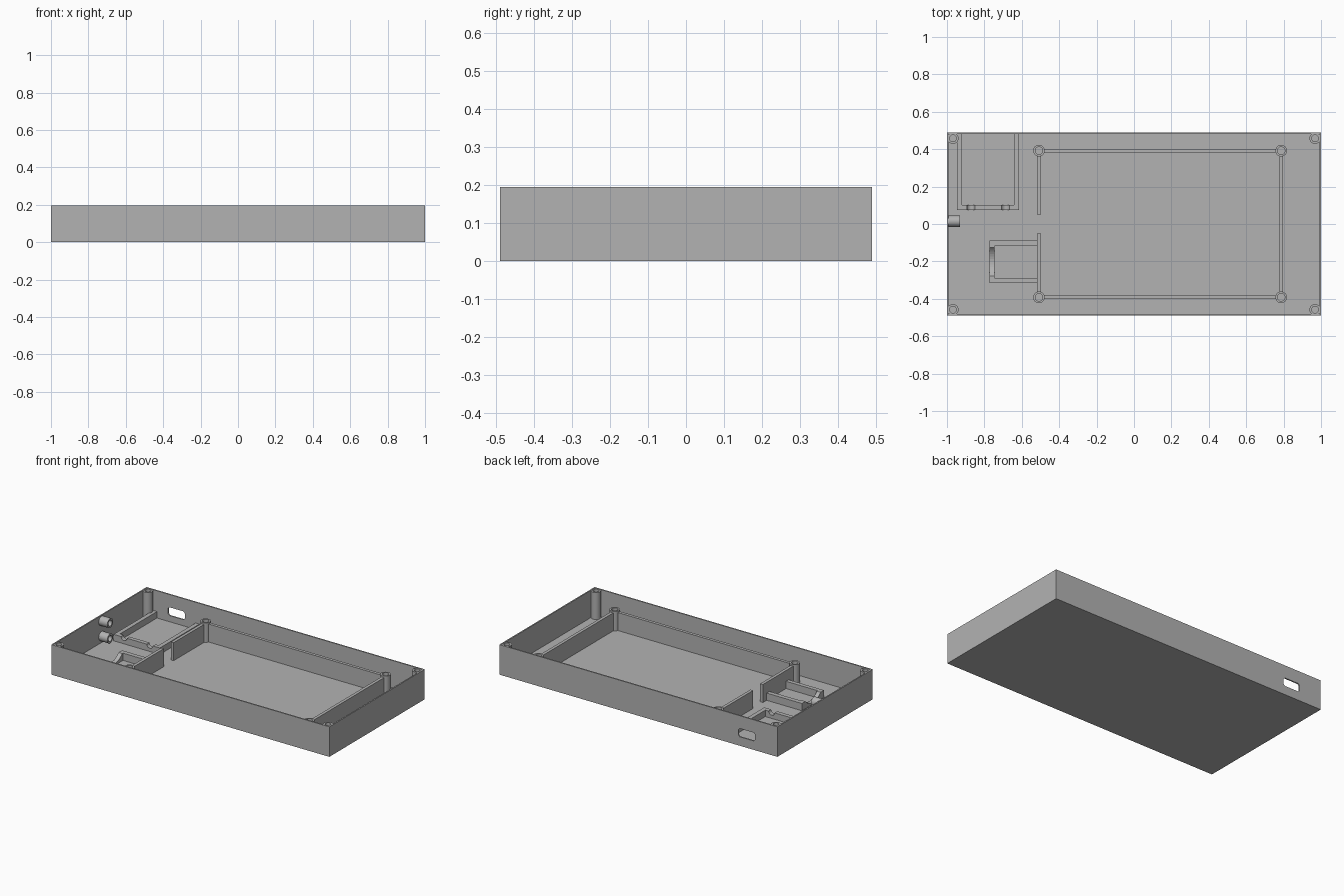
import bpy, bmesh, math
from mathutils import Matrix, Vector

if "Cube" in bpy.data.objects:
    bpy.data.objects.remove(bpy.data.objects["Cube"], do_unlink=True)

grey = bpy.data.materials.new("plain grey")
grey.use_nodes = True
colour = (0.45, 0.45, 0.45, 1)
grey.diffuse_color = colour
grey.node_tree.nodes["Principled BSDF"].inputs["Base Color"].default_value = colour

HALF_X, HALF_Y, HEIGHT = 1.0, 0.49, 0.195
WALL, FLOOR = 0.012, 0.018
SINK = FLOOR - 0.005          # parts are rooted slightly into the floor


def finish(name, bm):
    bmesh.ops.recalc_face_normals(bm, faces=bm.faces)
    mesh = bpy.data.meshes.new(name)
    bm.to_mesh(mesh)
    bm.free()
    mesh.materials.append(grey)
    obj = bpy.data.objects.new(name, mesh)
    bpy.context.collection.objects.link(obj)
    return obj


def add_box(bm, x0, x1, y0, y1, z0, z1):
    size = Matrix.Diagonal((x1 - x0, y1 - y0, z1 - z0, 1))
    middle = Matrix.Translation(((x0 + x1) / 2, (y0 + y1) / 2, (z0 + z1) / 2))
    return bmesh.ops.create_cube(bm, size=1, matrix=middle @ size)


def box(name, *bounds):
    bm = bmesh.new()
    add_box(bm, *bounds)
    return finish(name, bm)


def prism(name, points, direction):
    """Extrude a closed outline of 3D points along a direction."""
    bm = bmesh.new()
    face = bm.faces.new([bm.verts.new(p) for p in points])
    grown = bmesh.ops.extrude_face_region(bm, geom=[face])["geom"]
    verts = [g for g in grown if isinstance(g, bmesh.types.BMVert)]
    bmesh.ops.translate(bm, verts=verts, vec=direction)
    # the starting face is kept as the near cap
    return finish(name, bm)


def tube(name, base, axis, length, outer, inner, sides=32):
    """Hollow round post standing on base and pointing along axis."""
    bm = bmesh.new()
    turn = Vector((0, 0, 1)).rotation_difference(Vector(axis)).to_matrix()
    rings = []
    for r, z in ((outer, 0), (outer, length), (inner, length), (inner, 0)):
        ring = []
        for i in range(sides):
            a = math.tau * i / sides
            p = turn @ Vector((r * math.cos(a), r * math.sin(a), z))
            ring.append(bm.verts.new(p + Vector(base)))
        rings.append(ring)
    for k in range(4):
        a, b = rings[k], rings[(k + 1) % 4]
        for i in range(sides):
            j = (i + 1) % sides
            bm.faces.new((a[i], a[j], b[j], b[i]))
    obj = finish(name, bm)
    bpy.ops.object.select_all(action='DESELECT')
    obj.select_set(True)
    bpy.context.view_layer.objects.active = obj
    bpy.ops.object.shade_smooth_by_angle(angle=math.radians(35))
    return obj


def scoop(centre, half, depth, top, steps=12):
    """Points of a round dip in a top edge, left to right."""
    radius = (half ** 2 + depth ** 2) / (2 * depth)
    middle = top - depth + radius
    sweep = math.atan2(half, middle - top)
    angles = [sweep * (2 * i / steps - 1) for i in range(steps + 1)]
    return [(centre + radius * math.sin(a), middle - radius * math.cos(a)) for a in angles]


# Open tray: block with the top inset and pushed down
bm = bmesh.new()
add_box(bm, -HALF_X, HALF_X, -HALF_Y, HALF_Y, 0, HEIGHT)
bm.faces.ensure_lookup_table()
top_face = max(bm.faces, key=lambda f: f.calc_center_median().z)
bmesh.ops.inset_region(bm, faces=[top_face], thickness=WALL)
grown = bmesh.ops.extrude_face_region(bm, geom=[top_face])["geom"]
bmesh.ops.translate(bm, vec=(0, 0, FLOOR - HEIGHT),
                    verts=[g for g in grown if isinstance(g, bmesh.types.BMVert)])
if top_face.is_valid:
    bmesh.ops.delete(bm, geom=[top_face], context='FACES_ONLY')
tray = finish("tray", bm)

# Port opening with clipped corners in the back wall
cx, cz, hw, hh, c = -0.78, 0.085, 0.06, 0.027, 0.01
outline = []
for sx, sz in ((1, 1), (-1, 1), (-1, -1), (1, -1)):
    pair = [(cx + sx * hw, 0.45, cz + sz * (hh - c)), (cx + sx * (hw - c), 0.45, cz + sz * hh)]
    outline += pair if sx * sz > 0 else pair[::-1]
cutter = prism("port_cutter", outline, (0, 0.1, 0))
cut = tray.modifiers.new("port", 'BOOLEAN')
cut.operation, cut.solver, cut.object = 'DIFFERENCE', 'EXACT', cutter
bpy.context.view_layer.objects.active = tray
bpy.ops.object.modifier_apply(modifier=cut.name)
bpy.data.objects.remove(cutter, do_unlink=True)

# Corner screw posts
for sx in (-1, 1):
    for sy in (-1, 1):
        tube("corner_post", (sx * 0.968, sy * 0.458, SINK), (0, 0, 1), HEIGHT - SINK - 0.002, 0.03, 0.018)

# Inner frame: four posts joined by thin walls
X0, X1, FY, POST, FRAME, T = -0.508, 0.787, 0.392, 0.145, 0.135, 0.01
GAP = 0.026
for x in (X0, X1):
    for y in (-FY, FY):
        tube("frame_post", (x, y, SINK), (0, 0, 1), POST - SINK, 0.031, 0.02)
for y in (-FY, FY):
    box("frame_long_wall", X0 + GAP, X1 - GAP, y - T, y + T, SINK, FRAME)
box("frame_end_wall", X1 - T, X1 + T, -FY + GAP, FY - GAP, SINK, FRAME)
box("frame_divider_back", X0 - T, X0 + T, 0.05, FY - GAP, SINK, FRAME)
box("frame_divider_front", X0 - T, X0 + T, -FY + GAP, -0.05, SINK, FRAME)

# Port board holder behind the opening, with two wire notches
TOP = 0.06
box("port_holder_side", -0.947, -0.92, 0.1, 0.485, SINK, TOP)
box("port_holder_side", -0.642, -0.615, 0.1, 0.485, SINK, TOP)
edge = [(-0.947, SINK), (-0.947, TOP)]
for notch in (-0.872, -0.687):
    edge += scoop(notch, 0.022, 0.021, TOP)
edge += [(-0.615, TOP), (-0.615, SINK)]
prism("port_holder_front", [(x, 0.075, z) for x, z in edge], (0, 0.027, 0))

# Small holder against the divider, with a scooped end
TOP = 0.065
box("small_holder_side", -0.746, X0 - T, -0.117, -0.088, SINK, TOP)
box("small_holder_side", -0.746, X0 - T, -0.315, -0.288, SINK, TOP)
edge = [(-0.315, SINK), (-0.315, TOP)] + scoop(-0.202, 0.077, 0.036, TOP)
edge += [(-0.088, TOP), (-0.088, SINK)]
prism("small_holder_end", [(-0.772, y, z) for y, z in edge], (0.027, 0, 0))

# Pair of stacked sockets on the side wall
for z in (0.06, 0.16):
    tube("side_socket", (-0.993, 0.015, z), (1, 0, 0), 0.063, 0.03, 0.019)
